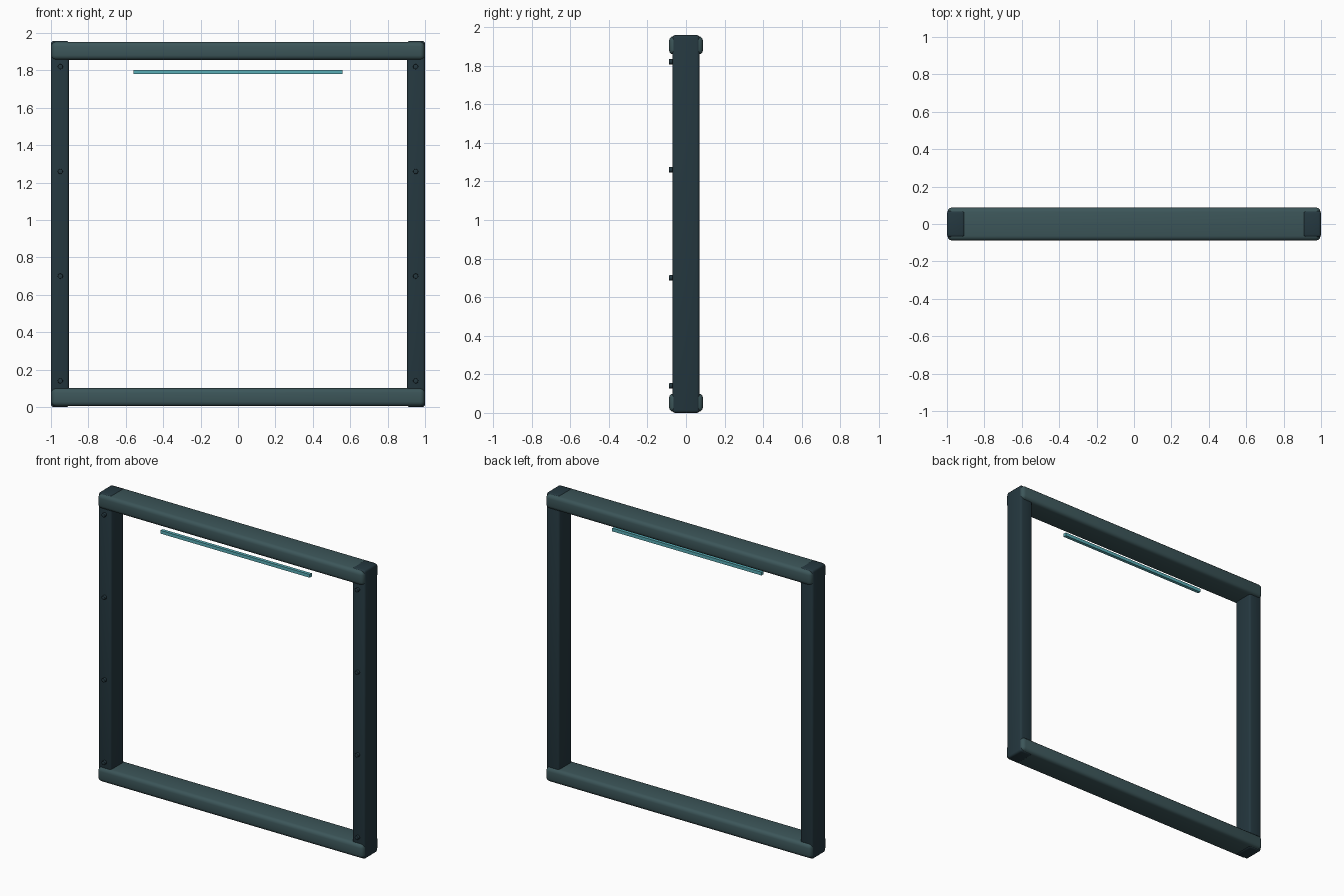
import bpy
import math

cube = bpy.data.objects.get("Cube")
if cube:
    bpy.data.objects.remove(cube, do_unlink=True)


def material(name, rgb):
    m = bpy.data.materials.new(name)
    m.use_nodes = True
    m.diffuse_color = (*rgb, 1)
    bsdf = next(n for n in m.node_tree.nodes if n.type == 'BSDF_PRINCIPLED')
    bsdf.inputs["Base Color"].default_value = (*rgb, 1)
    bsdf.inputs["Roughness"].default_value = 0.6
    return m


beam_mat = material("slate teal", (0.045, 0.092, 0.10))
post_mat = material("dark slate", (0.018, 0.039, 0.050))
light_mat = material("bright cyan", (0.10, 0.42, 0.47))


def finish(ob, name, mat, bevel, segments):
    ob.name = name
    ob.data.materials.append(mat)
    bpy.ops.object.transform_apply(location=False, rotation=True, scale=True)
    if bevel:
        mod = ob.modifiers.new("rounded edges", 'BEVEL')
        mod.width = bevel
        mod.segments = segments
        mod.limit_method = 'ANGLE'
        bpy.ops.object.modifier_apply(modifier=mod.name)
    bpy.ops.object.shade_smooth_by_angle(angle=math.radians(40))


def box(name, centre, size, mat, bevel=0, segments=3):
    bpy.ops.mesh.primitive_cube_add(size=1, location=centre)
    ob = bpy.context.object
    ob.scale = size
    finish(ob, name, mat, bevel, segments)


def rivet(name, x, z):
    bpy.ops.mesh.primitive_cylinder_add(
        vertices=12, radius=0.014, depth=0.024,
        location=(x, -0.077, z), rotation=(math.pi / 2, 0, 0))
    finish(bpy.context.object, name, post_mat, 0.004, 2)


# Horizontal beams
for name, z in (("bottom_beam", 0.053), ("top_beam", 1.905)):
    box(name, (0, 0, z), (1.995, 0.176, 0.096), beam_mat, 0.024)

# Upright posts with a column of rivets on the front
for side, s in (("left", 1), ("right", -1)):
    box(side + "_post", (s * 0.952, 0, 0.979), (0.096, 0.14, 1.958), post_mat, 0.014)
    for i in range(4):
        rivet(f"{side}_rivet_{i + 1}", s * 0.95, 0.14 + i * 0.56)

# Slim light strip hanging below the top beam
box("light_strip", (0, -0.02, 1.791), (1.12, 0.022, 0.022), light_mat)
